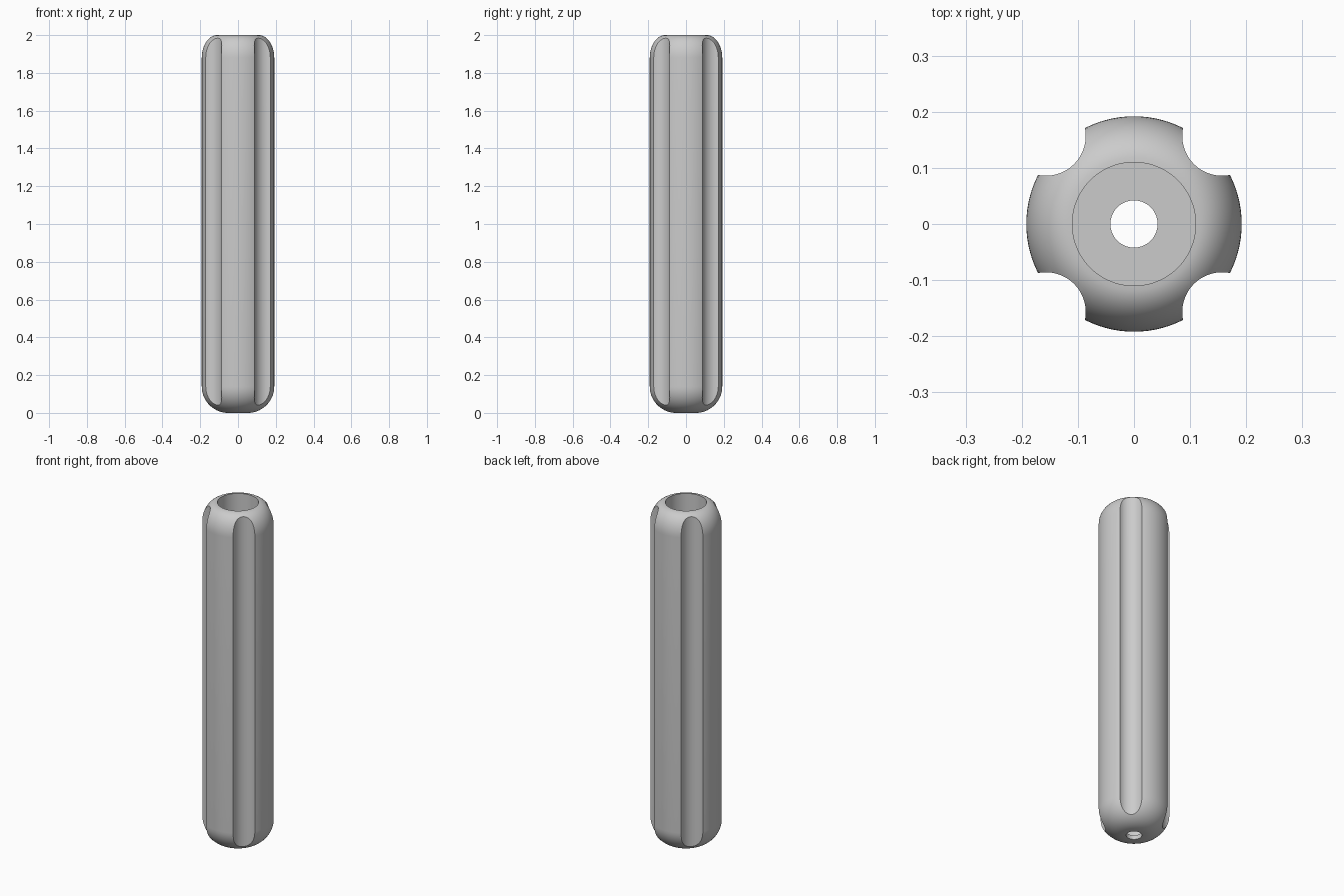
import bpy, bmesh, math
from math import sin, cos, pi

if "Cube" in bpy.data.objects:
    bpy.data.objects.remove(bpy.data.objects["Cube"], do_unlink=True)

HEIGHT, RADIUS = 2.0, 0.192
BORE, HOLE, FLOOR = 0.11, 0.042, 0.025
BOTTOM_ROUND = 0.14
TOP_ROUND = 0.12
SEGMENTS, STEPS = 96, 14

grey = bpy.data.materials.new("plain grey")
grey.use_nodes = True
colour = (0.6, 0.6, 0.6, 1)
grey.diffuse_color = colour
grey.node_tree.nodes["Principled BSDF"].inputs["Base Color"].default_value = colour


def make_object(name, bm):
    bmesh.ops.recalc_face_normals(bm, faces=bm.faces)
    mesh = bpy.data.meshes.new(name)
    bm.to_mesh(mesh)
    bm.free()
    mesh.materials.append(grey)
    obj = bpy.data.objects.new(name, mesh)
    bpy.context.collection.objects.link(obj)
    return obj


def quarter(cx, cz, rx, rz, start):
    """Points along a quarter ellipse, counter-clockwise from the start angle."""
    angles = [start + pi / 2 * i / STEPS for i in range(STEPS + 1)]
    return [(cx + rx * cos(a), cz + rz * sin(a)) for a in angles]


# Closed wall section: drain hole, rounded base, rounded rim, bore
profile = [(HOLE, FLOOR), (HOLE, 0)]
profile += quarter(RADIUS - BOTTOM_ROUND, BOTTOM_ROUND, BOTTOM_ROUND, BOTTOM_ROUND, -pi / 2)
profile += quarter(BORE, HEIGHT - TOP_ROUND, RADIUS - BORE, TOP_ROUND, 0)
profile += [(BORE, FLOOR)]

# Body turned around the vertical axis
bm = bmesh.new()
rings = []
for s in range(SEGMENTS):
    a = 2 * pi * s / SEGMENTS
    rings.append([bm.verts.new((r * cos(a), r * sin(a), z)) for r, z in profile])
for s in range(SEGMENTS):
    here, there = rings[s], rings[(s + 1) % SEGMENTS]
    for i in range(len(profile)):
        j = (i + 1) % len(profile)
        bm.faces.new((here[i], there[i], there[j], here[j]))
body = make_object("handle_body", bm)

# Four round cutters for the lengthwise grooves
bm = bmesh.new()
for sx in (-1, 1):
    for sy in (-1, 1):
        made = bmesh.ops.create_cone(bm, cap_ends=True, segments=64, radius1=0.071,
                                     radius2=0.071, depth=HEIGHT + 0.4)
        bmesh.ops.translate(bm, verts=made["verts"],
                            vec=(sx * 0.157, sy * 0.157, HEIGHT / 2))
cutter = make_object("groove_cutter", bm)
cutter.hide_render = True

cut = body.modifiers.new("grooves", "BOOLEAN")
cut.operation = "DIFFERENCE"
cut.solver = "EXACT"
cut.object = cutter

# Apply the cut, then smooth with sharp groove and bore edges
bpy.ops.object.select_all(action="DESELECT")
body.select_set(True)
bpy.context.view_layer.objects.active = body
bpy.ops.object.modifier_apply(modifier=cut.name)
bpy.data.objects.remove(cutter, do_unlink=True)
bpy.ops.object.shade_smooth_by_angle(angle=math.radians(30))
